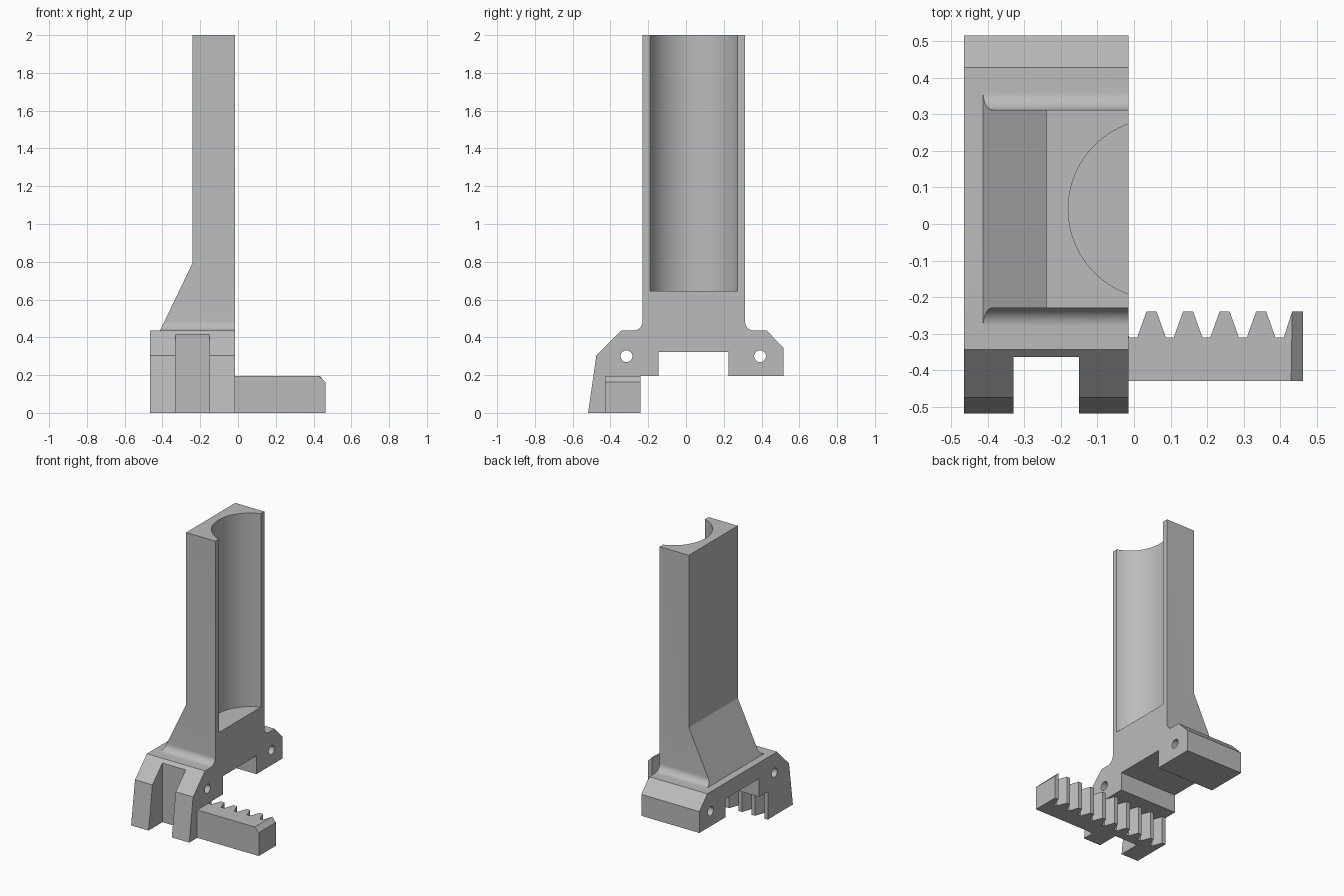
import bpy
import bmesh
from math import sin, cos, radians

cube = bpy.data.objects.get("Cube")
if cube:
    bpy.data.objects.remove(cube, do_unlink=True)

grey = bpy.data.materials.new("light grey plastic")
grey.use_nodes = True
grey.diffuse_color = (0.5, 0.5, 0.5, 1)
grey.node_tree.nodes["Principled BSDF"].inputs["Base Color"].default_value = (0.5, 0.5, 0.5, 1)

# How a 2D outline and an extrusion depth map to 3D for each extrusion axis
MAPS = {
    "x": lambda a, b, d: (d, a, b),
    "y": lambda a, b, d: (a, d, b),
    "z": lambda a, b, d: (a, b, d),
}


def prism(name, outline, axis, lo, hi):
    """Extrude a closed outline along an axis."""
    bm = bmesh.new()
    to3d = MAPS[axis]
    ends = [[bm.verts.new(to3d(a, b, d)) for a, b in outline] for d in (lo, hi)]
    bm.faces.new(ends[0])
    bm.faces.new(ends[1])
    n = len(outline)
    for i in range(n):
        j = (i + 1) % n
        bm.faces.new((ends[0][i], ends[0][j], ends[1][j], ends[1][i]))
    bmesh.ops.recalc_face_normals(bm, faces=bm.faces)
    mesh = bpy.data.meshes.new(name)
    bm.to_mesh(mesh)
    bm.free()
    mesh.materials.append(grey)
    obj = bpy.data.objects.new(name, mesh)
    bpy.context.collection.objects.link(obj)
    return obj


def arc(cx, cy, r, start, end, steps):
    angles = [radians(start + (end - start) * i / steps) for i in range(steps + 1)]
    return [(cx + r * cos(a), cy + r * sin(a)) for a in angles]


def circle(cx, cy, r, steps):
    return arc(cx, cy, r, 0, 360, steps)[:-1]


def rect(a0, b0, a1, b1):
    return [(a0, b0), (a1, b0), (a1, b1), (a0, b1)]


def combine(target, tool, operation):
    """Apply a boolean and discard the tool object."""
    mod = target.modifiers.new(operation, "BOOLEAN")
    mod.operation = operation
    mod.solver = "EXACT"
    mod.object = tool
    bpy.ops.object.select_all(action="DESELECT")
    bpy.context.view_layer.objects.active = target
    target.select_set(True)
    bpy.ops.object.modifier_apply(modifier=mod.name)
    bpy.data.objects.remove(tool, do_unlink=True)


LEFT, FACE, END = -0.465, -0.015, 0.462
SHOULDER, RACK_TOP, FILLET = 0.435, 0.195, 0.05
COL_FRONT, COL_BACK = -0.23, 0.312

# Base and column share one side profile, with fillets where they meet
profile = [(-0.518, 0), (-0.475, 0.303), (-0.343, SHOULDER)]
profile += arc(COL_FRONT - FILLET, SHOULDER + FILLET, FILLET, -90, 0, 10)
profile += [(COL_FRONT, 2), (COL_BACK, 2)]
profile += arc(COL_BACK + FILLET, SHOULDER + FILLET, FILLET, 180, 270, 10)
profile += [(0.428, SHOULDER), (0.516, 0.345), (0.516, RACK_TOP),
            (0.225, RACK_TOP), (0.225, 0.323), (-0.145, 0.323),
            (-0.145, RACK_TOP), (-0.35, RACK_TOP), (-0.35, 0)]
bracket = prism("column_bracket_with_rack", profile, "x", LEFT, FACE)

# Toothed rack running under the base and out to the side
rack_outline = [(END, -0.43), (END, -0.24), (0.433, -0.24), (0.41, -0.31)]
for i in range(4, -5, -1):
    mid = i * 0.1 - 0.052
    rack_outline += [(mid + 0.039, -0.31), (mid + 0.014, -0.24)]
    if i > -4:
        rack_outline += [(mid - 0.014, -0.24), (mid - 0.039, -0.31)]
    else:
        rack_outline += [(LEFT, -0.24), (LEFT, -0.43)]
rack = prism("rack", rack_outline, "z", 0, RACK_TOP)

# Chamfer on the free end of the rack
bm = bmesh.new()
bm.from_mesh(rack.data)
end_edge = [e for e in bm.edges
            if all(v.co.x > END - 0.001 and v.co.z > RACK_TOP - 0.001 for v in e.verts)]
bmesh.ops.bevel(bm, geom=end_edge, offset=0.032, segments=1, affect="EDGES")
bm.to_mesh(rack.data)
bm.free()
combine(bracket, rack, "UNION")

# Sloped gusset: remove everything outside the slope above the shoulder
gusset = [(-0.6, SHOULDER), (-0.413, SHOULDER), (-0.24, 0.795), (-0.24, 2.1), (-0.6, 2.1)]
combine(bracket, prism("gusset_cut", gusset, "y", -0.7, 0.7), "DIFFERENCE")

# Round bore in the open face of the column
combine(bracket, prism("bore_cut", circle(0.066, 0.041, 0.246, 96), "z", 0.645, 2.1), "DIFFERENCE")

# Slot between the front legs
combine(bracket, prism("slot_cut", rect(-0.33, -0.7, -0.15, -0.364), "z", -0.1, 0.6), "DIFFERENCE")

# Cross holes through both shoulders
for y in (-0.315, 0.392):
    combine(bracket, prism("hole_cut", circle(y, 0.3, 0.031, 32), "x", -0.6, 0.1), "DIFFERENCE")

bpy.ops.object.select_all(action="DESELECT")
bracket.select_set(True)
bpy.context.view_layer.objects.active = bracket
bpy.ops.object.shade_smooth_by_angle(angle=radians(25))
